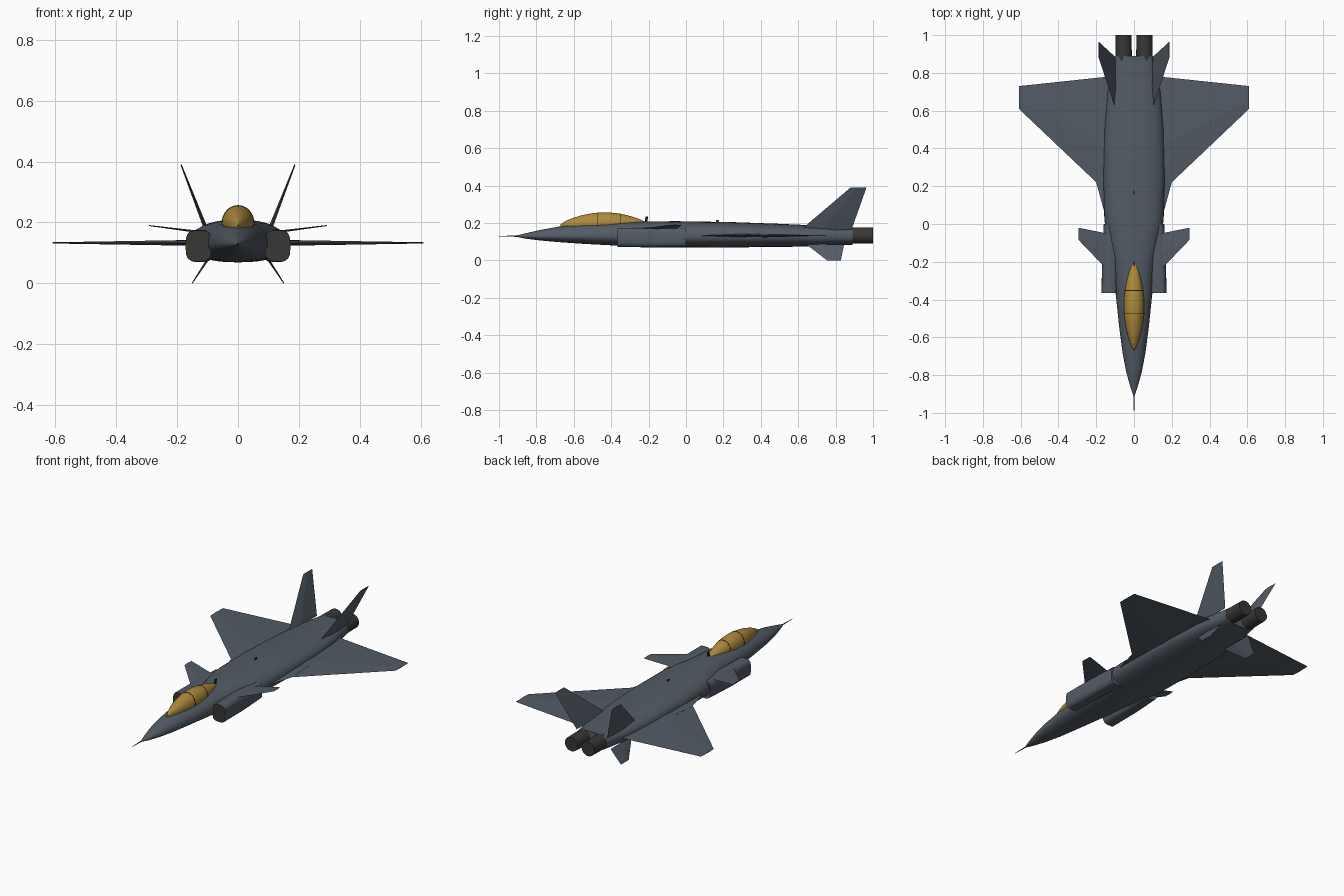
import bpy, bmesh, math
from mathutils import Vector

cube = bpy.data.objects.get("Cube")
if cube:
    bpy.data.objects.remove(cube, do_unlink=True)


def material(name, rgb):
    m = bpy.data.materials.new(name)
    m.use_nodes = True
    m.diffuse_color = (*rgb, 1)
    m.node_tree.nodes["Principled BSDF"].inputs["Base Color"].default_value = (*rgb, 1)
    return m


GREY = material("slate grey", (0.085, 0.105, 0.13))
GOLD = material("amber canopy", (0.42, 0.25, 0.045))
DARK = material("dark metal", (0.04, 0.038, 0.036))
BLACK = material("black trim", (0.01, 0.01, 0.01))


def finish(name, bm, mats, smooth=True, mirror=False):
    bmesh.ops.recalc_face_normals(bm, faces=bm.faces)
    mesh = bpy.data.meshes.new(name)
    bm.to_mesh(mesh)
    bm.free()
    for m in mats:
        mesh.materials.append(m)
    ob = bpy.data.objects.new(name, mesh)
    bpy.context.collection.objects.link(ob)
    if mirror:
        ob.modifiers.new("Mirror", "MIRROR")
    if smooth:
        bpy.ops.object.select_all(action="DESELECT")
        ob.select_set(True)
        bpy.context.view_layer.objects.active = ob
        bpy.ops.object.shade_smooth_by_angle(angle=math.radians(35))
    return ob


def ring(bm, x, y, half_w, low, mid, high, power=1.0, n=32):
    """Rounded section across y, with separate upper and lower depth."""
    verts = []
    for i in range(n):
        a = 2 * math.pi * i / n
        c, s = math.cos(a), math.sin(a)
        px = math.copysign(abs(c) ** power, c) * half_w
        pz = math.copysign(abs(s) ** power, s)
        pz *= (high - mid) if pz > 0 else (mid - low)
        verts.append(bm.verts.new((x + px, y, mid + pz)))
    return verts


def loft(name, sections, mats, mirror=False, dark_front=False, n=32):
    """Sections are (x, y, half width, low, mid, high, power)."""
    bm = bmesh.new()
    rings = [ring(bm, *s, n=n) for s in sections]
    for a, b in zip(rings, rings[1:]):
        for i in range(n):
            j = (i + 1) % n
            bm.faces.new((a[i], a[j], b[j], b[i]))
    front = bm.faces.new(rings[0])
    bm.faces.new(rings[-1])
    if dark_front:
        front.material_index = 1
    return finish(name, bm, mats, mirror=mirror)


def fin(name, root, tip, thick_root, thick_tip):
    """Thin lens-shaped panel between a root chord and a tip chord."""
    root, tip = [Vector(p) for p in root], [Vector(p) for p in tip]
    normal = (root[1] - root[0]).cross(tip[0] - root[0]).normalized()
    bm = bmesh.new()
    loops = []
    for (lead, trail), t in ((root, thick_root), (tip, thick_tip)):
        mid = lead.lerp(trail, 0.4)
        pts = (lead, mid + normal * t / 2, trail, mid - normal * t / 2)
        loops.append([bm.verts.new(p) for p in pts])
    a, b = loops
    for i in range(4):
        j = (i + 1) % 4
        bm.faces.new((a[i], a[j], b[j], b[i]))
    bm.faces.new(a)
    bm.faces.new(b)
    return finish(name, bm, [GREY], smooth=False, mirror=True)


# Fuselage: pointed nose blending into a wide, flat rear body
loft("fuselage", [
    (0, -0.91, 0.003, 0.127, 0.13, 0.133, 1),
    (0, -0.86, 0.020, 0.117, 0.13, 0.145, 1),
    (0, -0.78, 0.042, 0.107, 0.13, 0.163, 1),
    (0, -0.68, 0.061, 0.098, 0.13, 0.181, 1),
    (0, -0.55, 0.078, 0.089, 0.13, 0.196, 1),
    (0, -0.36, 0.098, 0.079, 0.13, 0.205, 0.9),
    (0, -0.18, 0.112, 0.070, 0.13, 0.209, 0.85),
    (0, -0.05, 0.145, 0.069, 0.13, 0.210, 0.85),
    (0, 0.02, 0.157, 0.069, 0.13, 0.209, 0.85),
    (0, 0.25, 0.163, 0.070, 0.13, 0.205, 0.85),
    (0, 0.50, 0.157, 0.072, 0.13, 0.196, 0.85),
    (0, 0.70, 0.140, 0.076, 0.13, 0.187, 0.8),
    (0, 0.89, 0.100, 0.084, 0.13, 0.180, 0.7),
], [GREY])

# Nose probe
loft("nose_probe", [
    (0, -1.0, 0.001, 0.129, 0.13, 0.131, 1),
    (0, -0.89, 0.004, 0.126, 0.13, 0.134, 1),
], [GREY], n=8)

# Side air intakes with dark mouths
loft("intake", [
    (0.130, -0.365, 0.042, 0.072, 0.122, 0.174, 0.6),
    (0.127, -0.18, 0.042, 0.070, 0.122, 0.176, 0.6),
    (0.118, 0.0, 0.042, 0.072, 0.122, 0.176, 0.6),
], [GREY, DARK], mirror=True, dark_front=True)

# Engine nozzles
for side, x in (("left", 0.055), ("right", -0.055)):
    loft(side + "_nozzle", [
        (x, 0.86, 0.044, 0.089, 0.133, 0.177, 1),
        (x, 1.0, 0.042, 0.091, 0.133, 0.175, 1),
    ], [DARK])

# Canopy, lofted from a smooth teardrop profile
START, END, BASE = -0.67, -0.2, 0.19


def canopy_size(y):
    t = (y - START) / (END - START)
    bulge = max(math.sin(math.pi * t), 0) ** 0.75
    return 0.053 * bulge + 0.001, 0.063 * bulge + 0.001


def canopy_section(y, grow=0.0):
    w, h = canopy_size(y)
    base = BASE + 0.015 * (y - START) / (END - START)
    return (0, y, w + grow, base - 0.03, base, BASE + h + grow + 0.003, 1)


canopy_ys = [START + (END - START) * i / 20 for i in range(21)]
canopy_sections = []
for y in canopy_ys:
    s = list(canopy_section(y))
    s[5] = max(s[5], s[4] + 0.001)
    canopy_sections.append(s)
loft("canopy", canopy_sections, [GOLD])

# Canopy frame hoops
for name, y in (("front", -0.475), ("rear", -0.352)):
    loft(name + "_canopy_frame",
         [canopy_section(y - 0.002, 0.001), canopy_section(y + 0.002, 0.001)], [BLACK])

# Main wings, with a strake ahead of the kink
fin("wing", [(0.12, 0.145, 0.133), (0.12, 0.782, 0.133)],
    [(0.61, 0.61, 0.133), (0.61, 0.73, 0.133)], 0.02, 0.004)
fin("wing_strake", [(0.14, 0.0, 0.133), (0.14, 0.60, 0.133)],
    [(0.20, 0.22, 0.133), (0.20, 0.60, 0.133)], 0.018, 0.014)

# Canards
fin("canard", [(0.12, -0.265, 0.168), (0.12, -0.055, 0.168)],
    [(0.293, -0.085, 0.19), (0.293, -0.02, 0.19)], 0.008, 0.003)

# Canted tail fins and ventral fins
fin("tail_fin", [(0.10, 0.615, 0.165), (0.10, 0.885, 0.165)],
    [(0.187, 0.88, 0.39), (0.187, 0.965, 0.39)], 0.014, 0.004)
fin("ventral_fin", [(0.095, 0.645, 0.085), (0.095, 0.845, 0.085)],
    [(0.151, 0.755, 0.0), (0.151, 0.828, 0.0)], 0.008, 0.003)

# Small spine antennas
for name, y, z in (("front", -0.215, 0.234), ("rear", 0.163, 0.216)):
    bm = bmesh.new()
    bmesh.ops.create_cube(bm, size=1)
    for v in bm.verts:
        lean = 0.006 if v.co.z > 0 else 0
        v.co = (v.co.x * 0.006, y + v.co.y * 0.014 + lean, z if v.co.z > 0 else z - 0.03)
    finish(name + "_antenna", bm, [BLACK], smooth=False)
